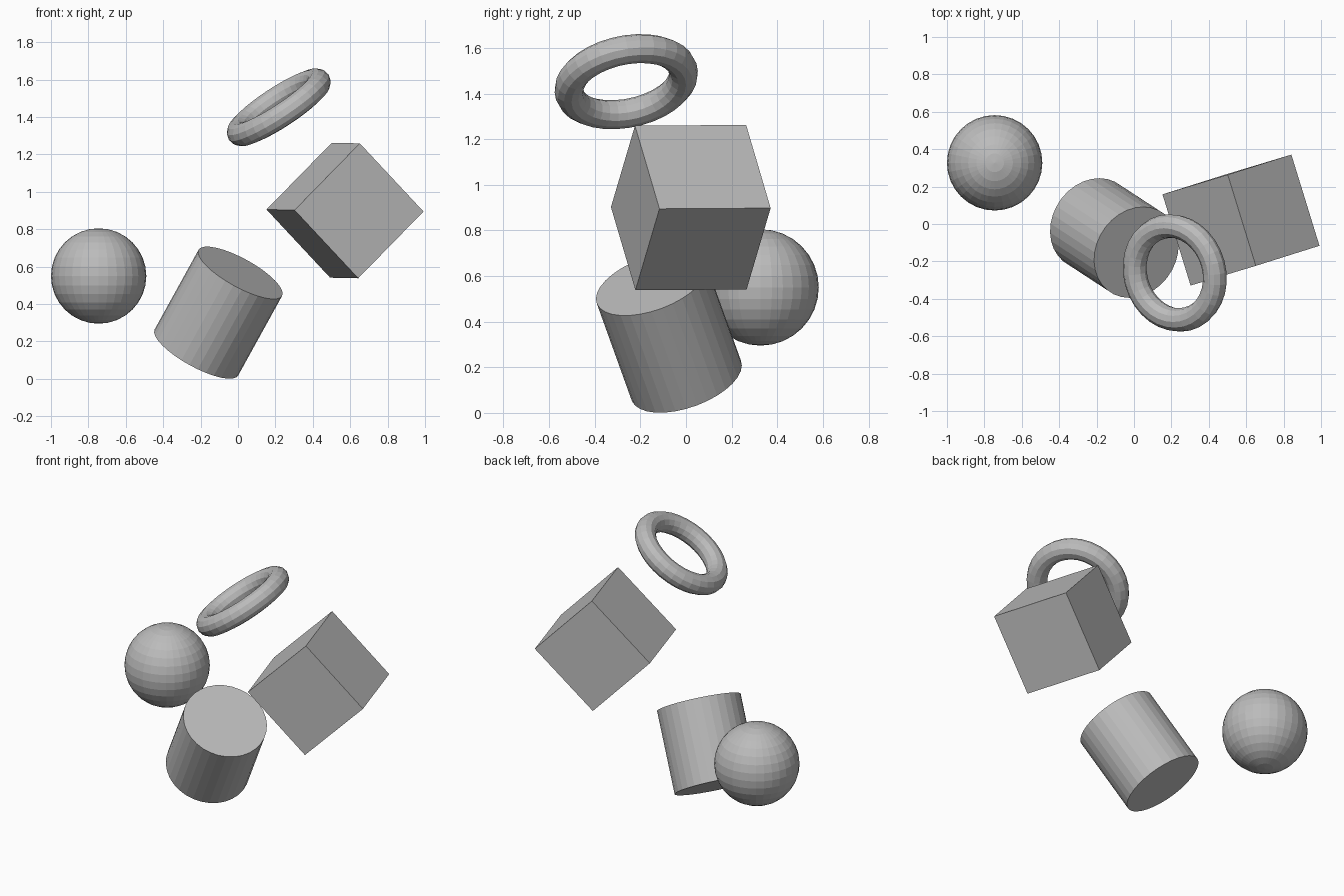
import bpy
from math import radians

if "Cube" in bpy.data.objects:
    bpy.data.objects.remove(bpy.data.objects["Cube"])

R = 0.255  # shared base radius / half-size

grey = bpy.data.materials.new("plain grey")
grey.diffuse_color = (0.5, 0.5, 0.5, 1)
grey.use_nodes = True
grey.node_tree.nodes["Principled BSDF"].inputs["Base Color"].default_value = grey.diffuse_color


def finish(name, location, degrees=(0, 0, 0)):
    """Name, place, tilt and colour the primitive just added."""
    ob = bpy.context.object
    ob.name = name
    ob.location = location
    ob.rotation_euler = [radians(d) for d in degrees]
    ob.data.materials.append(grey)


# Ball
bpy.ops.mesh.primitive_uv_sphere_add(segments=32, ring_count=16, radius=R)
finish("ball", (-0.745, 0.327, 0.55))

# Tilted cylinder
bpy.ops.mesh.primitive_cylinder_add(vertices=32, radius=R, depth=2 * R)
finish("cylinder", (-0.105, -0.075, 0.354), (17.5, 28.9, 0))

# Cube balanced on its edge
bpy.ops.mesh.primitive_cube_add(size=2 * R)
finish("cube", (0.572, 0.021, 0.9), (0.5, 45.6, 17.5))

# Floating ring
bpy.ops.mesh.primitive_torus_add(major_radius=R, minor_radius=R / 4,
                                 major_segments=32, minor_segments=12)
finish("ring", (0.218, -0.262, 1.452), (10.2, -33.3, 0))
